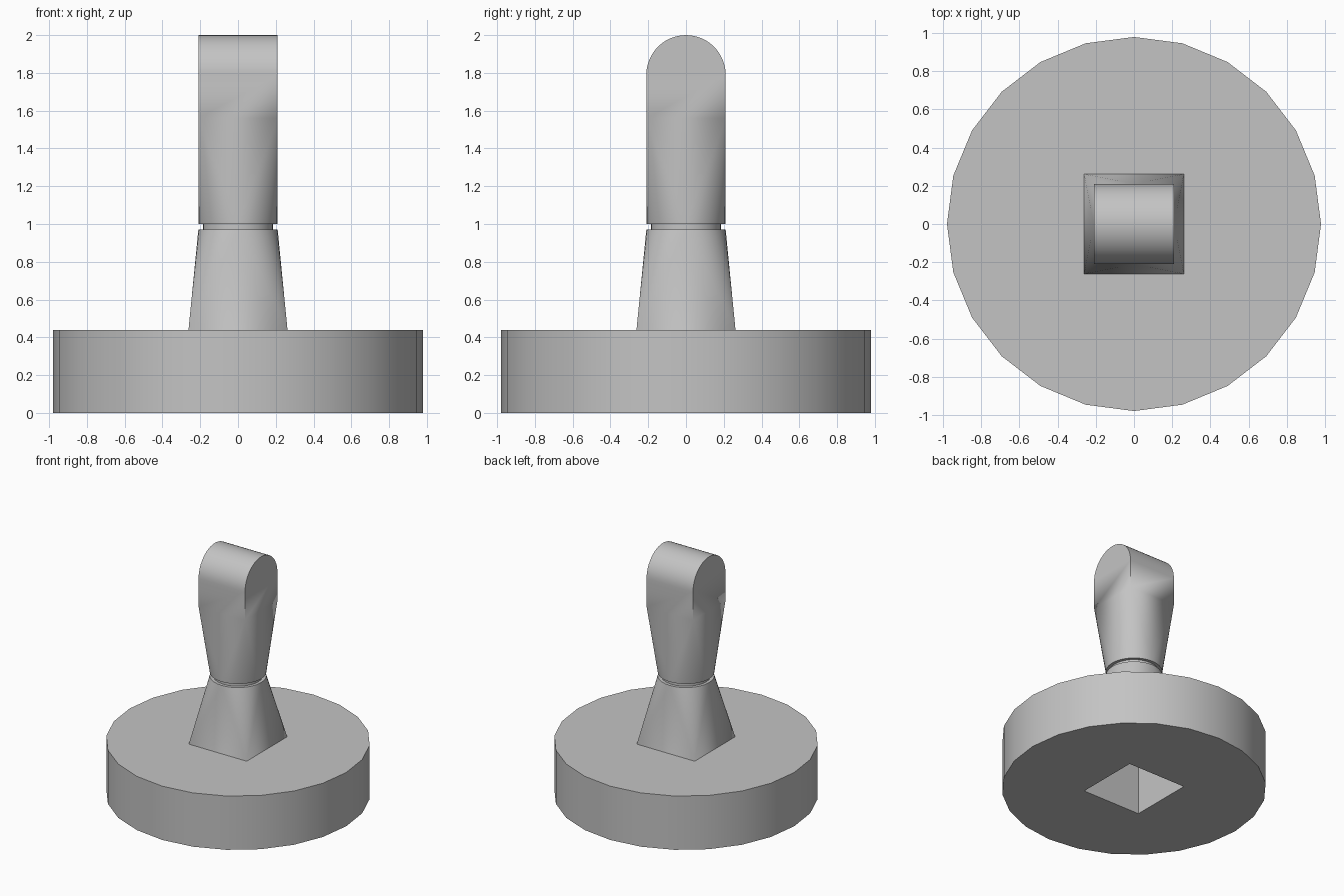
import bpy, bmesh
from math import sin, cos, pi, radians

default_cube = bpy.data.objects.get("Cube")
if default_cube:
    bpy.data.objects.remove(default_cube, do_unlink=True)

GREY = 0.55
grey = bpy.data.materials.new("plain grey")
grey.use_nodes = True
grey.diffuse_color = (GREY, GREY, GREY, 1)
grey.node_tree.nodes["Principled BSDF"].inputs["Base Color"].default_value = (GREY, GREY, GREY, 1)

BASE_R, BASE_TOP = 0.98, 0.44
FOOT = 0.262            # half width of the stem foot and of the socket below
SHAFT = 0.21            # half width of the handle and radius of its round ends
STEM_TOP, HANDLE_BOTTOM = 0.97, 1.0
SQUARE_Z = 1.56         # where the handle becomes fully square
ARCH_Z = 2 - SHAFT


def circle(bm, r, z, n):
    return [bm.verts.new((r * cos(2 * pi * i / n), r * sin(2 * pi * i / n), z)) for i in range(n)]


def square(bm, h, z):
    return [bm.verts.new((x * h, y * h, z)) for x, y in ((1, 1), (-1, 1), (-1, -1), (1, -1))]


def bridge(bm, a, b):
    n = len(a)
    for i in range(n):
        j = (i + 1) % n
        bm.faces.new((a[i], a[j], b[j], b[i]))


def square_to_circle(bm, sq, ring):
    # One flat triangle per side and one fan per corner
    n, q = len(ring), len(ring) // 4
    for k in range(4):
        for i in range(k * q, (k + 1) * q):
            bm.faces.new((sq[k], ring[i], ring[(i + 1) % n]))
        bm.faces.new((sq[k], ring[(k + 1) * q % n], sq[(k + 1) % 4]))


def finish(bm, name):
    bmesh.ops.recalc_face_normals(bm, faces=bm.faces)
    mesh = bpy.data.meshes.new(name)
    bm.to_mesh(mesh)
    bm.free()
    mesh.materials.append(grey)
    obj = bpy.data.objects.new(name, mesh)
    bpy.context.collection.objects.link(obj)
    bpy.ops.object.select_all(action='DESELECT')
    obj.select_set(True)
    bpy.context.view_layer.objects.active = obj
    bpy.ops.object.shade_smooth_by_angle(angle=radians(30))
    return obj


# Round base with a square socket through it
bm = bmesh.new()
outer = [circle(bm, BASE_R, z, 24) for z in (0, BASE_TOP)]
inner = [square(bm, FOOT, z) for z in (0, BASE_TOP)]
bridge(bm, *outer)
bridge(bm, *inner)
for sq, ring in zip(inner, outer):
    square_to_circle(bm, sq, ring)
finish(bm, "round_base")

# Stem: square foot blending to a round top
bm = bmesh.new()
foot = square(bm, FOOT, BASE_TOP)
top = circle(bm, SHAFT, STEM_TOP, 32)
square_to_circle(bm, foot, top)
bm.faces.new(foot)
bm.faces.new(top)
finish(bm, "stem")

# Narrow neck between stem and handle
bm = bmesh.new()
rings = [circle(bm, 0.185, z, 32) for z in (STEM_TOP, HANDLE_BOTTOM)]
bridge(bm, *rings)
for ring in rings:
    bm.faces.new(ring)
finish(bm, "neck")

# Handle: round bottom blending to a square shaft with an arched top
bm = bmesh.new()
bottom = circle(bm, SHAFT, HANDLE_BOTTOM, 32)
sq = square(bm, SHAFT, SQUARE_Z)
bm.faces.new(bottom)
square_to_circle(bm, sq, bottom)
arch = [(SHAFT * cos(pi * i / 24), ARCH_Z + SHAFT * sin(pi * i / 24)) for i in range(25)]
ends = []
for x, back, front in ((SHAFT, sq[0], sq[3]), (-SHAFT, sq[1], sq[2])):
    loop = [back] + [bm.verts.new((x, y, z)) for y, z in arch] + [front]
    bm.faces.new(loop)
    ends.append(loop)
for i in range(len(arch) + 1):
    bm.faces.new((ends[0][i], ends[0][i + 1], ends[1][i + 1], ends[1][i]))
finish(bm, "handle")
